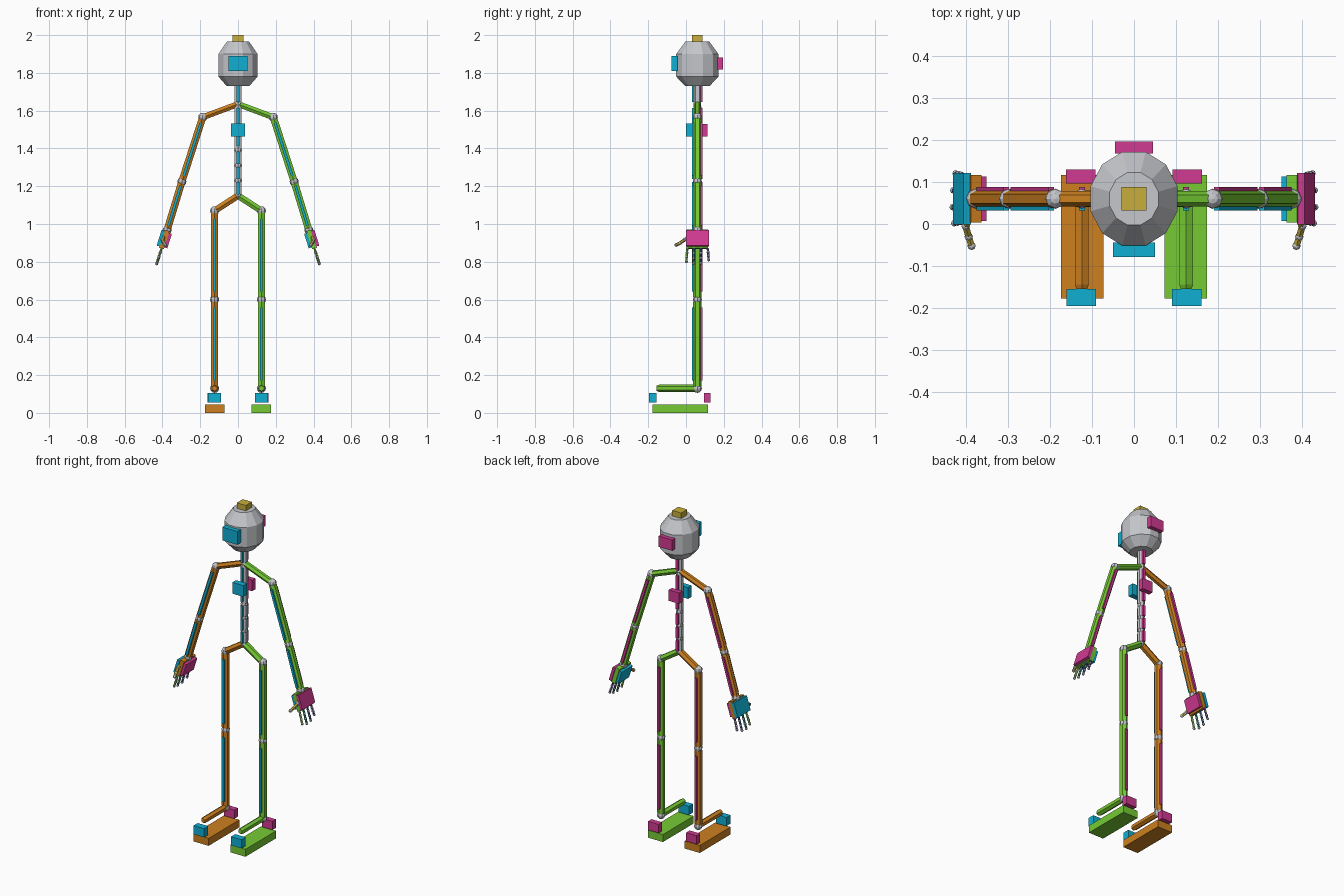
import bpy, bmesh, math
from mathutils import Vector, Matrix

if "Cube" in bpy.data.objects:
    bpy.data.objects.remove(bpy.data.objects["Cube"])

CY = 0.06  # depth of the body axis


def material(name, rgb):
    m = bpy.data.materials.new(name)
    m.diffuse_color = (*rgb, 1)
    m.use_nodes = True
    m.node_tree.nodes["Principled BSDF"].inputs["Base Color"].default_value = m.diffuse_color
    return m


GRAY = material("light_gray", (0.56, 0.57, 0.60))
ORANGE = material("orange", (0.61, 0.216, 0.014))
GREEN = material("green", (0.18, 0.60, 0.034))
CYAN = material("cyan", (0.005, 0.43, 0.65))
PINK = material("magenta", (0.63, 0.042, 0.283))
GOLD = material("gold", (0.58, 0.42, 0.045))
PURPLE = material("purple", (0.16, 0.045, 0.30))
BLUE = material("blue", (0.026, 0.102, 0.40))
TEAL = material("teal", (0.013, 0.25, 0.17))


def finish(name, bm, mat):
    bmesh.ops.recalc_face_normals(bm, faces=bm.faces[:])
    me = bpy.data.meshes.new(name)
    bm.to_mesh(me)
    bm.free()
    me.materials.append(mat)
    ob = bpy.data.objects.new(name, me)
    bpy.context.collection.objects.link(ob)
    return ob


def frame(origin, axis, ref):
    """Matrix with local z on axis and local y close to ref."""
    z = axis.normalized()
    x = ref.cross(z).normalized()
    y = z.cross(x)
    return Matrix.Translation(origin) @ Matrix((x, y, z)).transposed().to_4x4()


def box(name, center, size, mat, axis=(0, 0, 1)):
    bm = bmesh.new()
    m = frame(Vector(center), Vector(axis), Vector((0, 1, 0)))
    bmesh.ops.create_cube(bm, size=1, matrix=m @ Matrix.Diagonal((*size, 1)))
    return finish(name, bm, mat)


def lathe(name, rings, sides, mat, m, phase=0.0, sy=1.0):
    """Capped faceted solid from (radius, height) rings."""
    bm = bmesh.new()
    loops = []
    for r, h in rings:
        loop = []
        for i in range(sides):
            a = 2 * math.pi * (i + phase) / sides
            loop.append(bm.verts.new(m @ Vector((r * math.sin(a), sy * r * math.cos(a), h))))
        loops.append(loop)
    for lo, hi in zip(loops, loops[1:]):
        for i in range(sides):
            j = (i + 1) % sides
            bm.faces.new((lo[i], lo[j], hi[j], hi[i]))
    bm.faces.new(loops[0])
    bm.faces.new(loops[-1])
    return finish(name, bm, mat)


def bone(name, a, b, r, mat, ref=(0, 1, 0), strips=False):
    """Six-sided rod with optional front and back marker strips."""
    a, b = Vector(a), Vector(b)
    d = b - a
    n = d.length
    lathe(name, [(r * .75, 0), (r, r * .6), (r, n - r * .6), (r * .75, n)], 6, mat,
          frame(a, d, Vector(ref)))
    if strips:
        for side, col, tag in ((-1, CYAN, "front"), (1, PINK, "back")):
            c = (a + b) / 2 + Vector((0, side * 0.022, 0))
            box(f"{name}_{tag}_strip", c, (0.014, 0.012, n * 0.82), col, d)


def joint(name, p, r):
    bm = bmesh.new()
    bmesh.ops.create_uvsphere(bm, u_segments=8, v_segments=6, radius=r,
                              matrix=Matrix.Translation(p))
    finish(name, bm, GRAY)


# Head with its direction markers
lathe("head", [(0.062, 1.73), (0.107, 1.78), (0.107, 1.90), (0.06, 1.967)], 12, GRAY,
      Matrix.Translation((0, CY, 0)), 0.5, 1.08)
box("crown_marker", (0, CY, 1.98), (0.06, 0.057, 0.04), GOLD)
box("face_marker", (0, -0.061, 1.85), (0.1, 0.034, 0.08), CYAN)
box("head_back_marker", (0, 0.182, 1.85), (0.09, 0.028, 0.065), PINK)

# Spine, neck and chest markers
levels = [1.15, 1.23, 1.31, 1.39, 1.635, 1.75]
for i, (lo, hi) in enumerate(zip(levels, levels[1:])):
    bone("neck" if i == 4 else f"spine_{i}", (0, CY, lo), (0, CY, hi), 0.021, GRAY, strips=True)
    joint(f"spine_joint_{i}", (0, CY, lo), 0.021)
box("chest_marker", (0, 0.016, 1.497), (0.074, 0.034, 0.068), CYAN)
box("upper_back_marker", (0, 0.1, 1.497), (0.07, 0.03, 0.066), PINK)

for s, side, col in ((-1, "right", ORANGE), (1, "left", GREEN)):
    def P(x, z, y=CY):
        return Vector((s * x, y, z))

    # Arm
    neck, shoulder, elbow, wrist = P(0, 1.635), P(.187, 1.565), P(.297, 1.225), P(.375, .968)
    bone(f"{side}_collar_bone", neck, shoulder, 0.018, col)
    bone(f"{side}_upper_arm", shoulder, elbow, 0.022, col, strips=True)
    bone(f"{side}_forearm", elbow, wrist, 0.022, col, strips=True)
    for n, p in (("shoulder", shoulder), ("elbow", elbow), ("wrist", wrist)):
        joint(f"{side}_{n}_joint", p, 0.024)

    # Leg
    pelvis, hip, knee, ankle = P(0, 1.15), P(.124, 1.07), P(.124, .6), P(.124, .13)
    bone(f"{side}_hip_bone", pelvis, hip, 0.02, col)
    bone(f"{side}_thigh", hip, knee, 0.022, col, strips=True)
    bone(f"{side}_shin", knee, ankle, 0.022, col, strips=True)
    for n, p in (("hip", hip), ("knee", knee), ("ankle", ankle)):
        joint(f"{side}_{n}_joint", p, 0.024)

    # Foot: bone, sole slab, toe and heel markers
    bone(f"{side}_foot_bone", ankle, P(.124, .13, -.155), 0.019, col, ref=(0, 0, 1))
    box(f"{side}_sole", P(.123, .0225, -.03), (0.101, 0.293, 0.045), col)
    box(f"{side}_toe_marker", P(.125, .08, -.175), (0.07, 0.04, 0.052), CYAN)
    box(f"{side}_heel_marker", P(.127, .08, .113), (0.07, 0.034, 0.052), PINK)

    # Palm with a plate on each face
    down = Vector((s * 0.3, 0, -0.954))
    out = Vector((s * 0.954, 0, 0.3))
    palm = P(.39, .918)
    box(f"{side}_palm", palm, (0.026, 0.113, 0.1), col, down)
    outer, inner = (PINK, CYAN) if s > 0 else (CYAN, PINK)
    box(f"{side}_hand_outer_plate", palm + out * 0.02, (0.018, 0.122, 0.086), outer, down)
    box(f"{side}_hand_inner_plate", palm - out * 0.02, (0.018, 0.105, 0.08), inner, down)

    # Fingers, each three short rods with small joints
    for n, y, length, fc in (("index", .002, .075, GREEN), ("middle", .04, .087, TEAL),
                             ("ring", .08, .083, BLUE), ("little", .12, .065, PURPLE)):
        base = palm + down * 0.048 + Vector((0, (y - CY) * 0.92, 0))
        tip = palm + down * (0.048 + length) + Vector((0, y - CY, 0))
        pts = [base.lerp(tip, k / 3) for k in range(4)]
        for k in range(3):
            bone(f"{side}_{n}_finger_{k}", pts[k], pts[k + 1], 0.006, fc)
            joint(f"{side}_{n}_knuckle_{k}", pts[k + 1], 0.008)

    # Thumb
    pts = [P(.392, .932, .01), P(.4, .918, -.005), P(.393, .9, -.03), P(.386, .889, -.052)]
    for k in range(3):
        bone(f"{side}_thumb_{k}", pts[k], pts[k + 1], 0.009, GOLD, ref=(0, 0, 1))
        joint(f"{side}_thumb_knuckle_{k}", pts[k + 1], 0.01)
